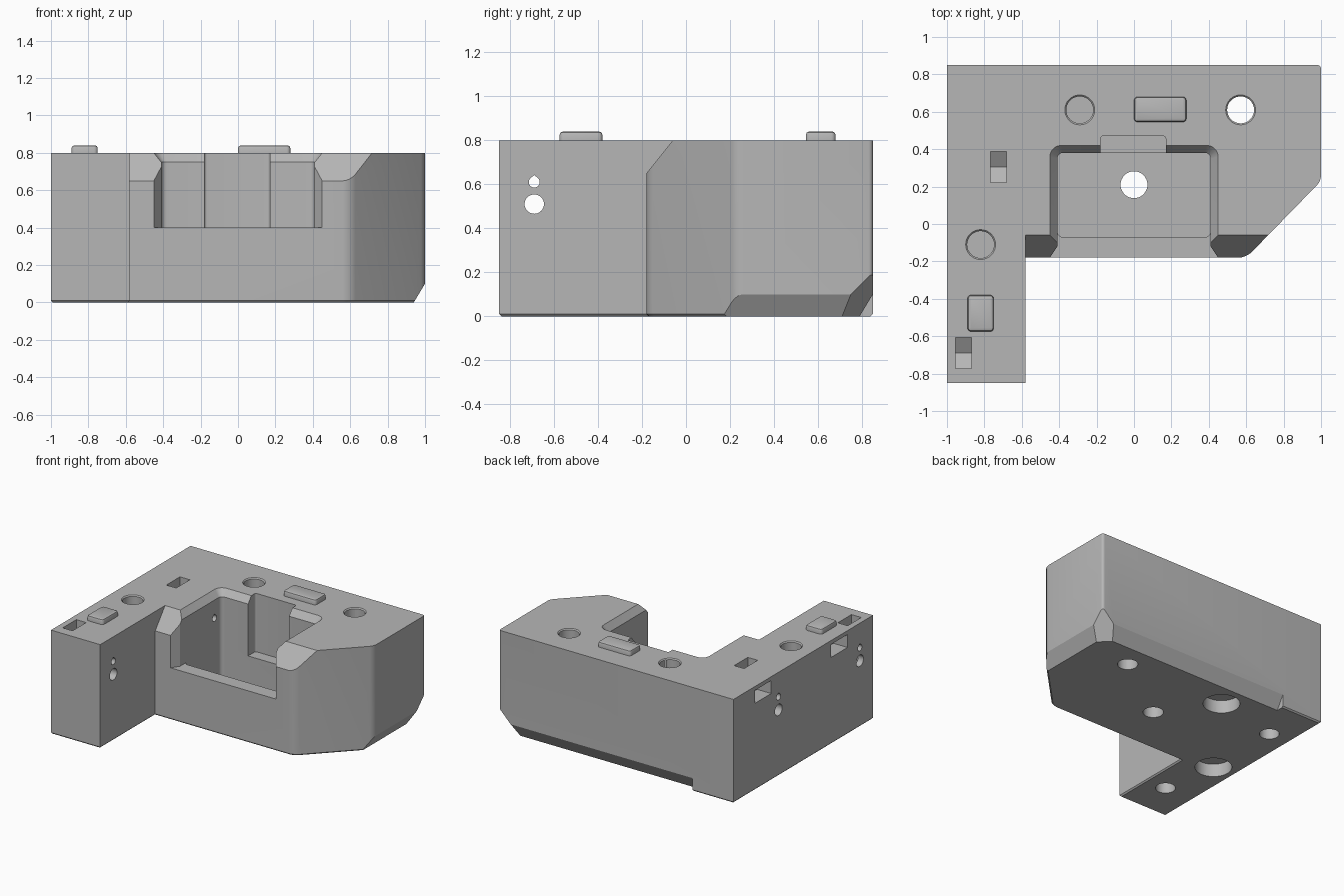
import bpy, bmesh
from math import cos, sin, pi
from mathutils import Vector

if "Cube" in bpy.data.objects:
    bpy.data.objects.remove(bpy.data.objects["Cube"])

grey = bpy.data.materials.new("plain_grey")
grey.use_nodes = True
grey.diffuse_color = (0.47, 0.47, 0.47, 1)
grey.node_tree.nodes["Principled BSDF"].inputs["Base Color"].default_value = (0.47, 0.47, 0.47, 1)


def finish(name, bm):
    bmesh.ops.recalc_face_normals(bm, faces=bm.faces)
    mesh = bpy.data.meshes.new(name)
    bm.to_mesh(mesh)
    bm.free()
    mesh.materials.append(grey)
    obj = bpy.data.objects.new(name, mesh)
    bpy.context.collection.objects.link(obj)
    return obj


def loft(lo_pts, hi_pts, lo, hi, axis="z"):
    """Solid between two matching 2D outlines placed along an axis."""
    def place(p, t):
        u, v = p
        return {"x": (t, u, v), "y": (u, t, v), "z": (u, v, t)}[axis]
    bm = bmesh.new()
    a = [bm.verts.new(place(p, lo)) for p in lo_pts]
    b = [bm.verts.new(place(p, hi)) for p in hi_pts]
    bm.faces.new(a)
    bm.faces.new(b)
    for i in range(len(a)):
        j = (i + 1) % len(a)
        bm.faces.new((a[i], a[j], b[j], b[i]))
    return bm


def circle(u, v, r, n=32):
    return [(u + r * cos(2 * pi * i / n), v + r * sin(2 * pi * i / n)) for i in range(n)]


def rounded(x0, x1, y0, y1, r, n=5):
    pts = []
    corners = [(x1 - r, y1 - r), (x0 + r, y1 - r), (x0 + r, y0 + r), (x1 - r, y0 + r)]
    for k, (cx, cy) in enumerate(corners):
        for i in range(n + 1):
            a = pi / 2 * (k + i / n)
            pts.append((cx + r * cos(a), cy + r * sin(a)))
    return pts


def cut(bm):
    cutter = finish("cutter", bm)
    cutter.hide_render = True
    mod = body.modifiers.new("cut", "BOOLEAN")
    mod.operation = "DIFFERENCE"
    mod.solver = "EXACT"
    mod.object = cutter
    bpy.context.view_layer.objects.active = body
    bpy.ops.object.modifier_apply(modifier=mod.name)
    bpy.data.objects.remove(cutter)


def prism(pts, lo, hi, axis="z"):
    cut(loft(pts, pts, lo, hi, axis))


# L-shaped body with softened corners and a thin bottom chamfer
outline = [(-1, -.85), (-.58, -.85), (-.58, -.18), (.6, -.18), (1, .23), (1, .85), (-1, .85)]
bm = loft(outline, outline, 0, .8)
for corner, size in (((.6, -.18), .04), ((1, .23), .03), ((1, .85), .02)):
    edges = [e for e in bm.edges
             if all((v.co.xy - Vector(corner)).length < .001 for v in e.verts)]
    bmesh.ops.bevel(bm, geom=edges, offset=size, segments=4, profile=.5, affect="EDGES")
bmesh.ops.recalc_face_normals(bm, faces=bm.faces)
edges = [e for e in bm.edges if all(v.co.z < .001 for v in e.verts)]
bmesh.ops.bevel(bm, geom=edges, offset=.01, segments=1, affect="EDGES")
body = finish("body", bm)

# Sloped top of the front wall
prism([(-.26, .55), (.02, .9), (-.26, .9)], -.58, 1.2, "x")

# Bottom chamfers on the side, the back and their shared corner
prism([(.88, -.1), (1.06, .2), (1.2, -.1)], -1, 1.2, "y")
prism([(.73, -.1), (.91, .2), (1.1, -.1)], -.65, 1.4, "x")
bm = bmesh.new()
for p in ((1.2, 1.05, .6), (1.4, .05, -.2), (.4, 1.05, -.2), (1.6, 1.4, -.2)):
    bm.verts.new(p)
bmesh.ops.convex_hull(bm, input=bm.verts)
cut(bm)

# Deep pocket, front opening, chamfered rim and rear notch
prism(rounded(-.41, .41, -.07, .38, .03), .1, .95)
prism(rounded(-.41, .41, -.5, .38, .03), .4, .95)
cut(loft(rounded(-.41, .41, -.5, .38, .03), rounded(-.49, .49, -.5, .46, .09), .75, .85))
flare = [(-.41, -.12), (.41, -.12), (.49, -.24), (-.49, -.24)]
prism(flare, .4, .96)
prism(rounded(-.18, .17, .2, .47, .015), .35, .97)

# Vertical bolt holes with eased mouths
bolts = [(-.29, .61), (.57, .61), (-.82, -.11)]
for x, y in bolts:
    prism(circle(x, y, .072), -.1, .9)
    cut(loft(circle(x, y, .068), circle(x, y, .092), .788, .812))
prism(circle(0, .21, .072), -.1, .3)

# Counterbores and blind sockets underneath
for x, y in (bolts[0], bolts[2]):
    prism(circle(x, y, .13), -.1, .1)
for x, y in ((-.82, .5), (-.75, -.55)):
    prism(circle(x, y, .07), -.1, .2)

# Cross holes, each with a small teardrop hole above
for y, big_end, small_end in ((-.69, -.5, -.5), (.3, -.62, -.3)):
    prism(circle(y, .51, .044), -1.1, big_end, "x")
    drop = [(y + .025 * cos(a * pi / 12), .61 + .025 * sin(a * pi / 12)) for a in range(-14, 3)]
    drop = [p for p in circle(y, .61, .025, 24) if p[1] < .628] 
    tip = [(y, .642)]
    right = [p for p in drop if p[0] >= y and p[1] >= .61]
    rest = [p for p in drop if p not in right]
    prism(right + tip + rest, -1.1, small_end, "x")

# Nut slots with V-shaped floors
for x, y in ((-.725, .305), (-.912, -.69)):
    prism([(y - .083, .9), (y - .083, .46), (y, .41), (y + .083, .46), (y + .083, .9)],
          x - .042, x + .042, "x")

# Shallow windows in the long outer side
for y in (-.44, .49):
    prism([(y - .1, .67), (y + .1, .67), (y + .1, .77), (y - .1, .77)], -1.1, -.88, "x")

# Raised locating pegs
pegs = []
for name, box in (("arm_peg", (-.89, -.75, -.575, -.38)), ("rear_peg", (0, .28, .545, .68))):
    x0, x1, y0, y1 = box
    flat = rounded(x0, x1, y0, y1, .02)
    bm = loft(flat, flat, .795, .84)
    bmesh.ops.recalc_face_normals(bm, faces=bm.faces)
    top = [e for e in bm.edges if all(v.co.z > .83 for v in e.verts)]
    bmesh.ops.bevel(bm, geom=top, offset=.015, segments=2, profile=.5, affect="EDGES")
    pegs.append(finish(name, bm))

# Smooth the rounded surfaces, keep the corners sharp
bpy.ops.object.select_all(action="DESELECT")
for obj in [body] + pegs:
    obj.select_set(True)
bpy.context.view_layer.objects.active = body
bpy.ops.object.shade_smooth_by_angle(angle=pi / 6)
